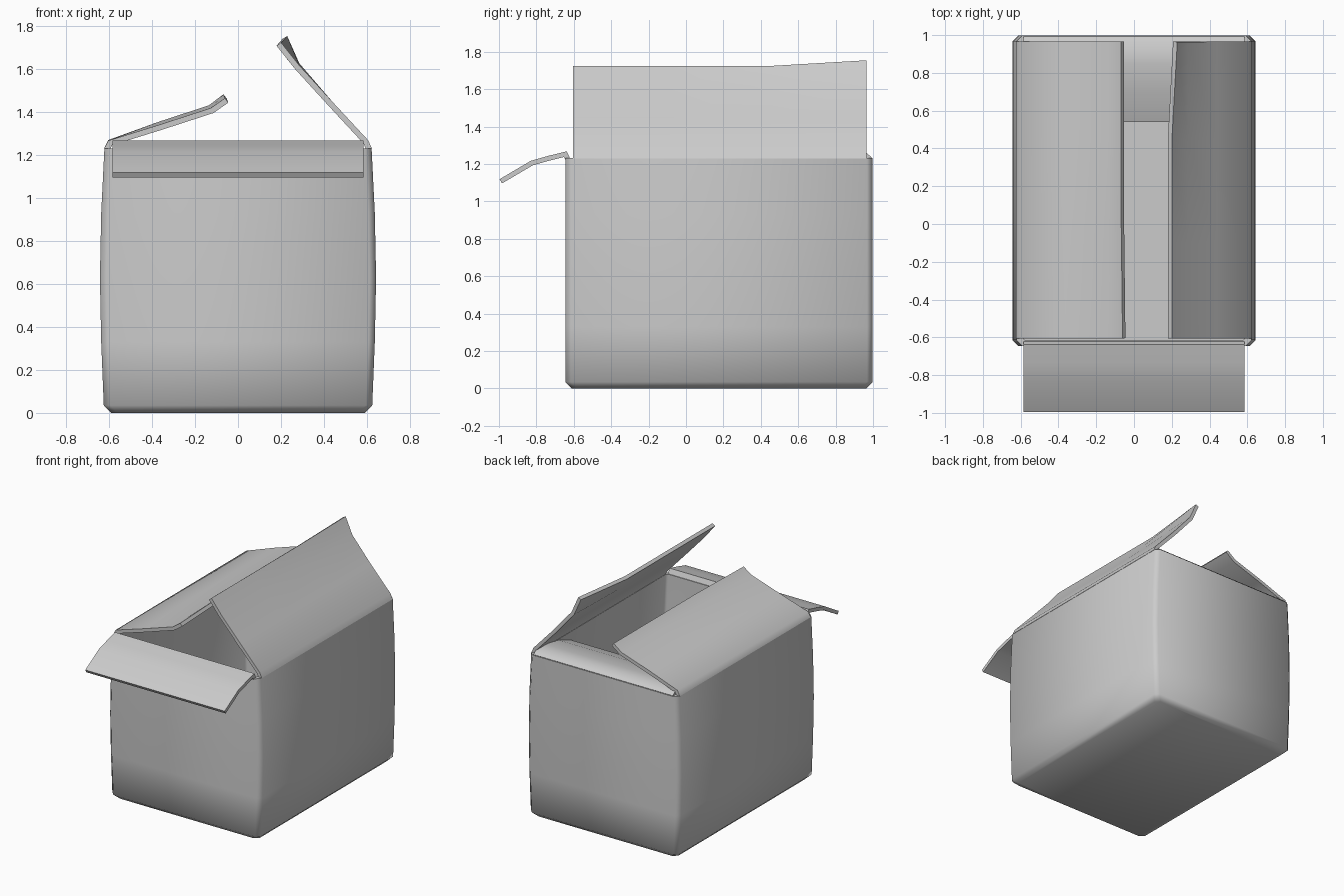
import bpy, bmesh
from mathutils import Vector
from math import radians

if "Cube" in bpy.data.objects:
    bpy.data.objects.remove(bpy.data.objects["Cube"], do_unlink=True)

GREY = (0.6, 0.6, 0.6, 1)
card = bpy.data.materials.new("grey_card")
card.use_nodes = True
card.diffuse_color = GREY
card.node_tree.nodes["Principled BSDF"].inputs["Base Color"].default_value = GREY

BACK, FRONT = 0.998, -0.645      # outer wall planes
WALL = 0.03


def finish(name, bm, thickness=0):
    """Turn a bmesh into a smooth-shaded object, optionally thickened."""
    bmesh.ops.recalc_face_normals(bm, faces=bm.faces)
    mesh = bpy.data.meshes.new(name)
    bm.to_mesh(mesh)
    bm.free()
    mesh.materials.append(card)
    obj = bpy.data.objects.new(name, mesh)
    bpy.context.collection.objects.link(obj)
    bpy.ops.object.select_all(action='DESELECT')
    obj.select_set(True)
    bpy.context.view_layer.objects.active = obj
    if thickness:
        mod = obj.modifiers.new("thickness", 'SOLIDIFY')
        mod.thickness, mod.offset = thickness, 0
        mod.use_even_offset = True
        bpy.ops.object.modifier_apply(modifier=mod.name)
    bpy.ops.object.shade_smooth_by_angle(angle=radians(50))
    return obj


def skin(bm, rows, closed):
    """Bridge consecutive rows of points with quads."""
    rows = [[bm.verts.new(p) for p in row] for row in rows]
    count = len(rows[0])
    for a, b in zip(rows, rows[1:]):
        for i in range(count if closed else count - 1):
            j = (i + 1) % count
            bm.faces.new((a[i], a[j], b[j], b[i]))
    return rows


def ring(z, half, inset=0, cut=0.03):
    """Rectangle with cut corners at height z."""
    x, y0, y1 = half - inset, FRONT + inset, BACK - inset
    return [Vector((px, py, z)) for px, py in (
        (x - cut, y0), (x, y0 + cut), (x, y1 - cut), (x - cut, y1),
        (cut - x, y1), (-x, y1 - cut), (-x, y0 + cut), (cut - x, y0))]


# Box body: bulging outer wall, rim, inner wall and floor
levels = [(0.035, 0.625), (0.33, 0.637), (0.63, 0.643), (0.93, 0.637), (1.232, 0.622)]
rings = [ring(0, 0.625, 0.035)]
rings += [ring(z, half) for z, half in levels]
rings += [ring(max(z, WALL), half, WALL, 0.015) for z, half in reversed(levels)]
bm = bmesh.new()
loops = skin(bm, rings, True)
bm.faces.new(loops[0])
bm.faces.new(loops[-1])
finish("box_body", bm)


def flap(name, stations, along_x=False):
    """Sheet through (position along hinge, [(across, height), ...]) stations."""
    rows = [[(s, a, z) if along_x else (a, s, z) for a, z in prof]
            for s, prof in stations]
    bm = bmesh.new()
    skin(bm, rows, False)
    finish(name, bm, 0.026)


# Side flaps run along y; one end of each is bent out of line
low = [(-0.612, 1.225), (-0.595, 1.26), (-0.36, 1.345), (-0.13, 1.42), (-0.06, 1.473)]
sag = [(-0.612, 1.225), (-0.595, 1.257), (-0.36, 1.33), (-0.12, 1.408), (-0.053, 1.455)]
flap("right_flap", [(-0.605, sag), (0.0, low), (0.5, low), (0.965, low)])

tall = [(0.612, 1.225), (0.595, 1.262), (0.43, 1.44), (0.275, 1.61), (0.19, 1.717)]
curl = [(0.612, 1.225), (0.595, 1.262), (0.43, 1.44), (0.275, 1.62), (0.218, 1.748)]
flap("left_flap", [(-0.605, tall), (-0.1, tall), (0.45, tall), (0.965, curl)])

# End flaps run along x: front one hangs outward, back one folds inward
front = [(-0.632, 1.225), (-0.645, 1.253), (-0.73, 1.232), (-0.825, 1.205), (-0.99, 1.108)]
back = [(0.985, 1.225), (0.962, 1.245), (0.85, 1.245), (0.7, 1.22), (0.545, 1.16)]
flap("front_flap", [(-0.585, front), (0, front), (0.585, front)], True)
flap("back_flap", [(-0.585, back), (0, back), (0.585, back)], True)
